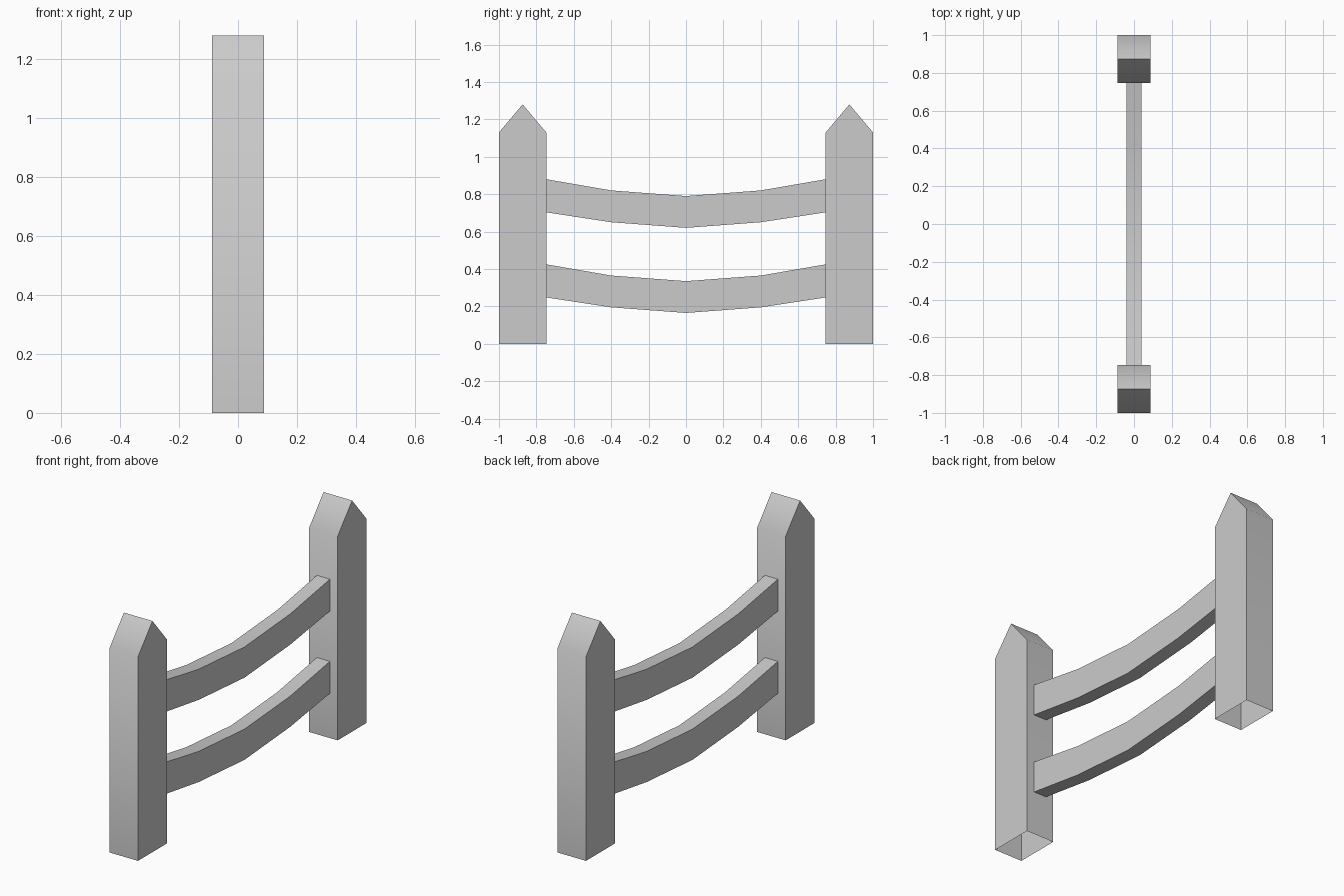
import bpy
import bmesh
from math import radians

cube = bpy.data.objects.get("Cube")
if cube:
    bpy.data.objects.remove(cube, do_unlink=True)

grey = bpy.data.materials.new("plain_grey")
grey.use_nodes = True
colour = (0.6, 0.6, 0.6, 1)
grey.diffuse_color = colour
grey.node_tree.nodes["Principled BSDF"].inputs["Base Color"].default_value = colour


def finish(name, bm):
    """Turn a bmesh into a softly shaded object."""
    bmesh.ops.recalc_face_normals(bm, faces=bm.faces)
    mesh = bpy.data.meshes.new(name)
    bm.to_mesh(mesh)
    bm.free()
    mesh.materials.append(grey)
    obj = bpy.data.objects.new(name, mesh)
    bpy.context.collection.objects.link(obj)
    bpy.ops.object.select_all(action='DESELECT')
    obj.select_set(True)
    bpy.context.view_layer.objects.active = obj
    bpy.ops.object.shade_smooth_by_angle(angle=radians(45))


def make_post(name, y):
    """Hollow-bottomed post with a gabled top."""
    half, depth, shoulder, peak = 0.0875, 0.1265, 1.13, 1.28
    profile = [(-depth, 0), (-depth, shoulder), (0, peak),
               (depth, shoulder), (depth, 0)]
    bm = bmesh.new()
    sides = [[bm.verts.new((x, y + py, z)) for py, z in profile]
             for x in (-half, half)]
    for side in sides:
        bm.faces.new(side)
    a, b = sides
    for i in range(len(profile) - 1):
        bm.faces.new((a[i], a[i + 1], b[i + 1], b[i]))
    finish(name, bm)


def make_rail(name, drop):
    """Sagging rail swept as rectangular sections between the posts."""
    half = 0.04
    right = [(0.4, 0.65, 0.82), (0.748, 0.703, 0.88)]
    stations = [(-y, lo, hi) for y, lo, hi in reversed(right)]
    stations += [(0, 0.62, 0.79)] + right
    bm = bmesh.new()
    rings = [[bm.verts.new((x, y, z - drop)) for x, z in
              ((-half, lo), (half, lo), (half, hi), (-half, hi))]
             for y, lo, hi in stations]
    for a, b in zip(rings, rings[1:]):
        for i in range(4):
            j = (i + 1) % 4
            bm.faces.new((a[i], a[j], b[j], b[i]))
    bm.faces.new(rings[0])
    bm.faces.new(rings[-1])
    finish(name, bm)


make_post("front_post", -0.8735)
make_post("back_post", 0.8735)
make_rail("upper_rail", 0)
make_rail("lower_rail", 0.455)
